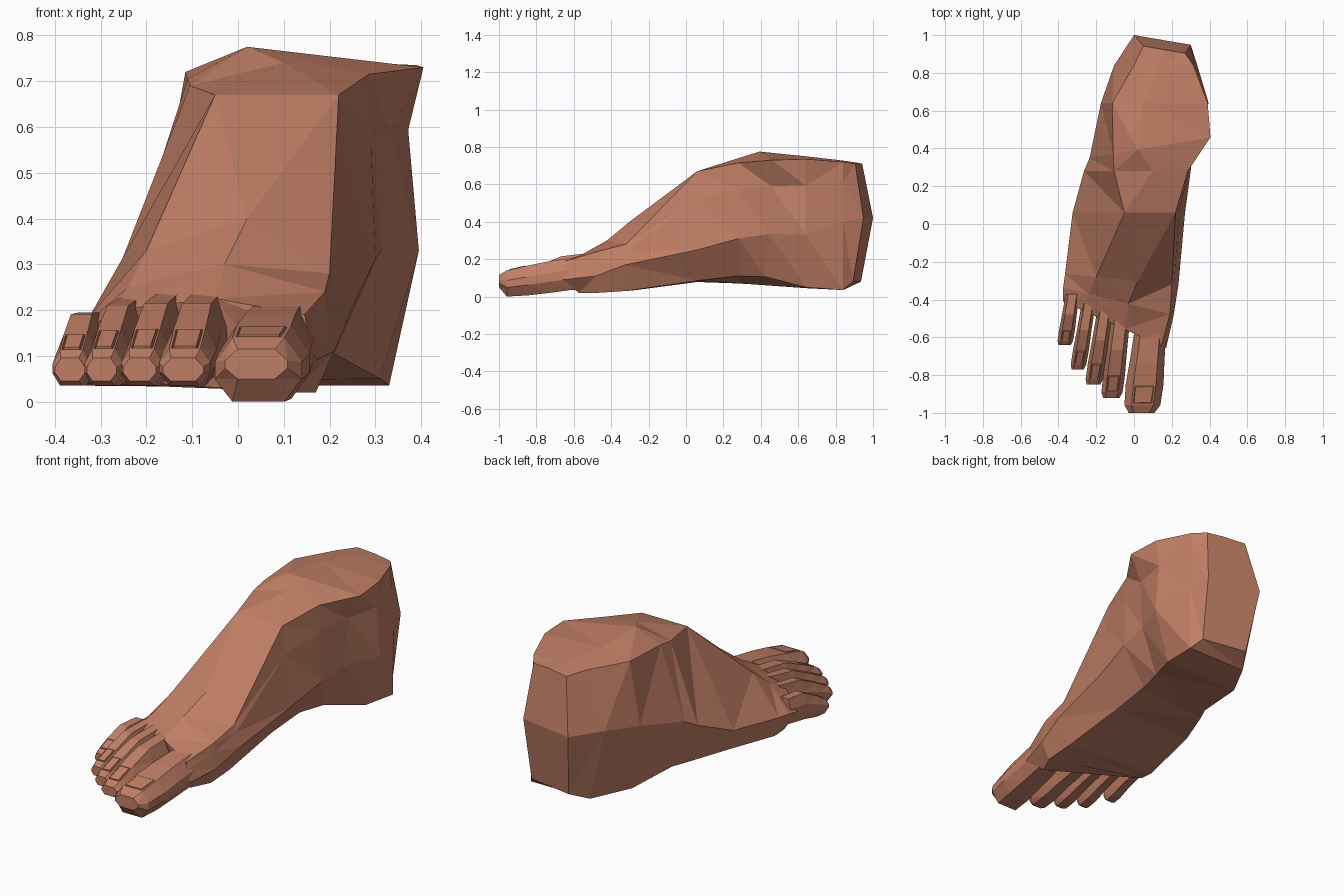
import bpy, bmesh
from mathutils import Vector

if "Cube" in bpy.data.objects:
    bpy.data.objects.remove(bpy.data.objects["Cube"])

skin = bpy.data.materials.new("skin")
skin.diffuse_color = (0.53, 0.21, 0.13, 1)
skin.use_nodes = True
skin.node_tree.nodes["Principled BSDF"].inputs["Base Color"].default_value = skin.diffuse_color


def loft(name, rings, detail=None):
    """Skin a row of equal-sized point rings, closing both ends."""
    bm = bmesh.new()
    rows = [[bm.verts.new(p) for p in ring] for ring in rings]
    n = len(rows[0])
    grid = []
    for a, b in zip(rows, rows[1:]):
        grid.append([bm.faces.new((a[i], a[(i + 1) % n], b[(i + 1) % n], b[i]))
                     for i in range(n)])
    bm.faces.new(rows[0])
    bm.faces.new(rows[-1])
    bmesh.ops.recalc_face_normals(bm, faces=bm.faces)
    if detail:
        detail(bm, grid)
    bmesh.ops.triangulate(bm, faces=[f for f in bm.faces if len(f.verts) > 3])
    mesh = bpy.data.meshes.new(name)
    bm.to_mesh(mesh)
    bm.free()
    mesh.materials.append(skin)
    obj = bpy.data.objects.new(name, mesh)
    bpy.context.collection.objects.link(obj)
    return obj


# Foot and ankle: cross-sections from toe roots to heel.
# Each is (y, slant) then x,z of: sole left, sole right, inner ridge,
# top right, top centre, top left, outer ridge.
sections = [
    ((-.58, .45), (-.34, .05), (.12, .02), (.17, .09), (.145, .19), (-.05, .225), (-.27, .20), (-.375, .12)),
    ((-.43, .25), (-.34, .04), (.17, .02), (.21, .11), (.19, .24), (-.03, .30), (-.24, .25), (-.375, .135)),
    ((-.30, .10), (-.34, .035), (.17, .03), (.235, .17), (.20, .28), (.02, .40), (-.20, .33), (-.365, .14)),
    ((.06, 0), (-.30, .078), (.16, .085), (.27, .25), (.22, .67), (.08, .67), (-.05, .67), (-.325, .185)),
    ((.28, 0), (-.21, .07), (.17, .11), (.30, .31), (.285, .715), (.10, .74), (-.105, .69), (-.265, .28)),
    ((.39, -.17), (-.17, .065), (.21, .105), (.315, .335), (.405, .73), (.02, .775), (-.11, .705), (-.235, .32)),
    ((.64, 0), (-.13, .045), (.31, .05), (.395, .33), (.39, .735), (.05, .75), (-.115, .72), (-.175, .39)),
    ((.84, 0), (-.02, .035), (.33, .035), (.335, .40), (.315, .72), (.13, .727), (.0, .72), (-.105, .42)),
    ((1.0, .17), (.04, .08), (.29, .08), (.30, .42), (.27, .71), (.17, .715), (.05, .71), (0, .42)),
]
rings = [[Vector((x, y - k * x, z)) for x, z in pts] for (y, k), *pts in sections]
for p in rings[-1]:                      # rounded back of the heel
    p.y -= .17 * abs(p.z - .42)
for p in rings[0][:2]:                   # ball of the foot tucks under the toes
    p.y += .06
dents = [0, 0, 0, 0, 0, .04, .02, 0, 0]  # hollow below the ankle bone
for ring, dent in zip(rings, dents):
    ring.insert(3, ring[2].lerp(ring[3], .65) - Vector((dent, 0, 0)))
loft("foot", rings)

# Toes: eight-sided sections along a line, with a raised nail plate
outline = [(-.5, .35), (-.5, .62), (-.3, 1), (.3, 1), (.5, .62), (.5, .35), (.3, 0), (-.3, 0)]
big_shape = [(0, .85, .21, .04), (.35, .92, .19, .02), (.64, 1, .165, .006),
             (.9, .95, .14, 0), (1, .68, .115, .05)]
small_shape = [(0, .85, .235, .06), (.4, .9, .215, .05), (.71, .98, .16, .035),
               (.93, .95, .115, .035), (1, .75, .095, .045)]


def toe(name, root, tip, width, shape, lower=0):
    root, tip = Vector(root), Vector(tip)
    rings = []
    for t, w, top, bottom in shape:
        c = root.lerp(tip, t)
        top -= lower * (1 - t)           # sink the root into the foot
        rings.append([(c.x + u * w * width, c.y, bottom + v * (top - bottom))
                      for u, v in outline])

    def nail(bm, grid):
        face = grid[2][2]
        bmesh.ops.inset_individual(bm, faces=[face], thickness=.06 * width)
        bmesh.ops.inset_individual(bm, faces=[face], thickness=.003, depth=-.005)
        bmesh.ops.inset_individual(bm, faces=[face], thickness=.003, depth=.008)

    loft(name, rings, nail)


toe("big_toe", (.085, -.58), (.04, -1.0), .20, big_shape)
toe("second_toe", (-.07, -.50), (-.12, -.92), .118, small_shape)
toe("third_toe", (-.155, -.46), (-.215, -.85), .095, small_shape)
toe("fourth_toe", (-.24, -.42), (-.298, -.77), .086, small_shape, .01)
toe("little_toe", (-.325, -.37), (-.367, -.64), .086, small_shape, .04)
